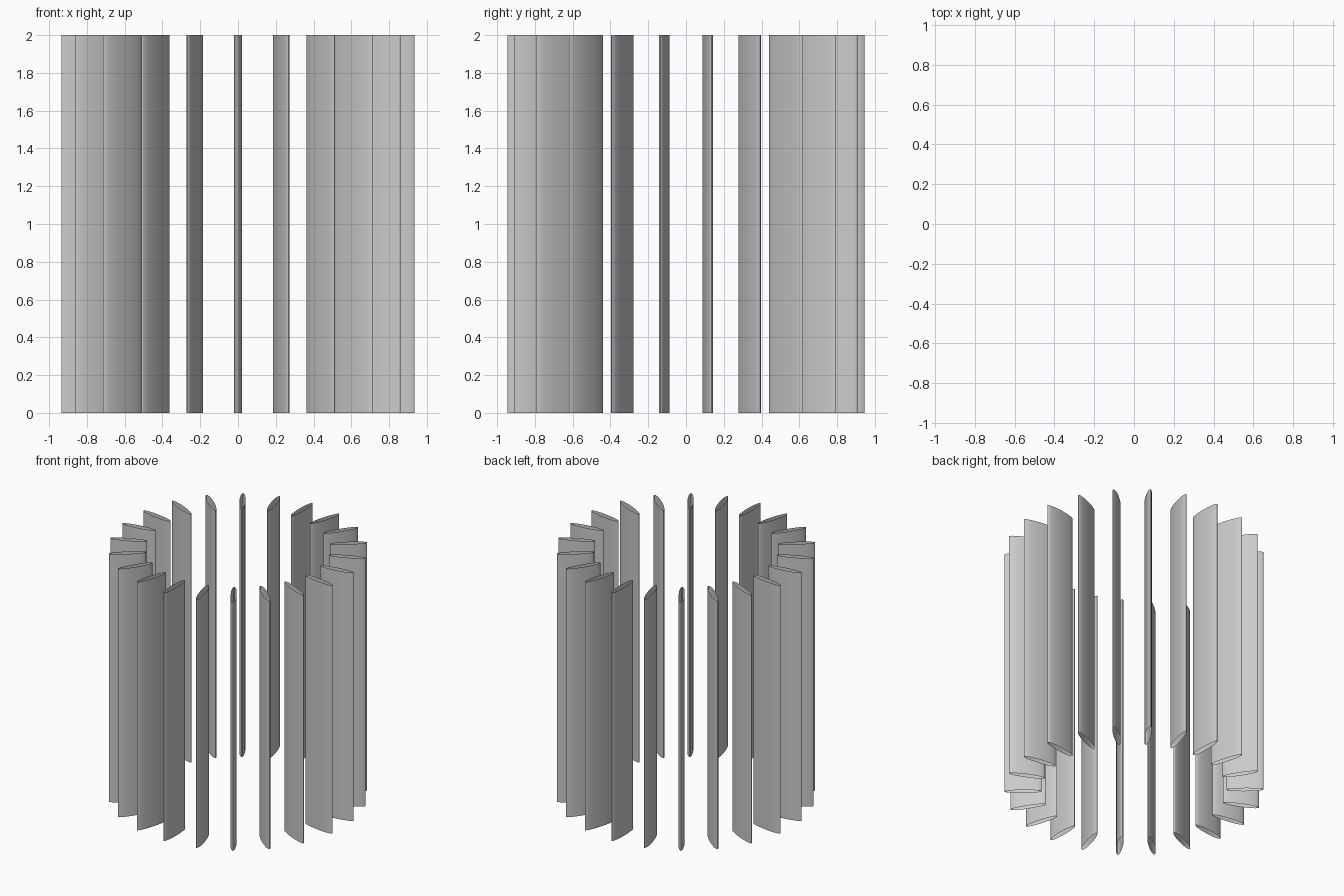
import bpy, math

if "Cube" in bpy.data.objects:
    bpy.data.objects.remove(bpy.data.objects["Cube"])

COUNT = 22          # blades in the ring
RADIUS = 0.81       # ring radius to blade centre
HALF_LEN = 0.135    # radial half length of the oval section
HALF_THICK = 0.022  # tangential half thickness
HEIGHT = 2.0


def blade(index):
    # open-ended oval tube pointing outward from the axis
    a = -math.pi / 2 + index * 2 * math.pi / COUNT
    bpy.ops.mesh.primitive_cylinder_add(
        vertices=32, radius=1, depth=HEIGHT, end_fill_type='NOTHING',
        location=(RADIUS * math.cos(a), RADIUS * math.sin(a), HEIGHT / 2),
        rotation=(0, 0, a))
    ob = bpy.context.object
    ob.name = f"blade_{index + 1:02d}"
    ob.scale = (HALF_LEN, HALF_THICK, 1)
    bpy.ops.object.transform_apply(location=False, rotation=False, scale=True)
    bpy.ops.object.shade_smooth_by_angle(angle=math.radians(30))


# ring of upright blades
for i in range(COUNT):
    blade(i)
